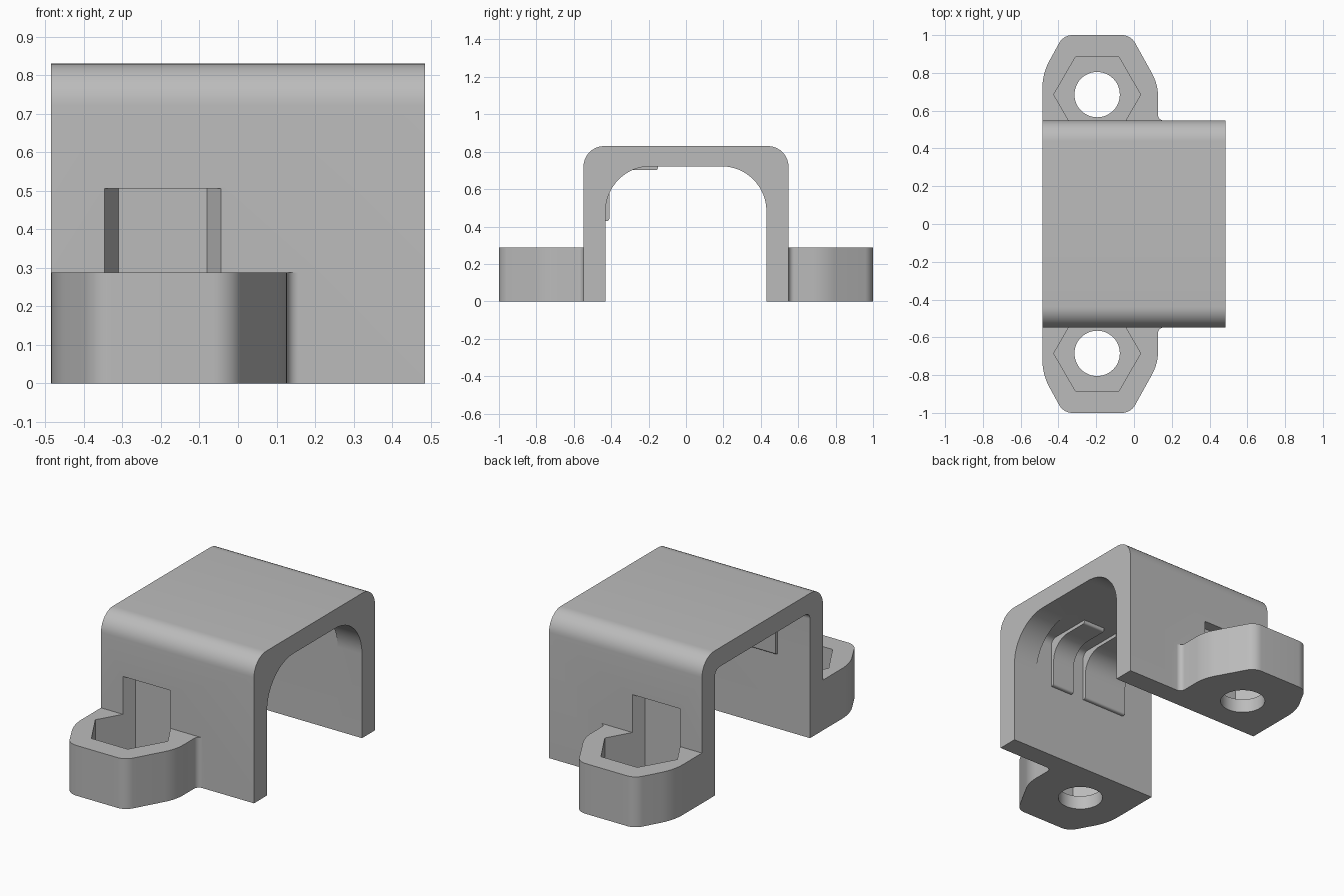
import bpy, bmesh, math
from mathutils import Vector, Matrix

if "Cube" in bpy.data.objects:
    bpy.data.objects.remove(bpy.data.objects["Cube"])

grey = bpy.data.materials.new("plain_grey")
grey.use_nodes = True
grey.diffuse_color = (0.5, 0.5, 0.5, 1)
grey.node_tree.nodes["Principled BSDF"].inputs["Base Color"].default_value = grey.diffuse_color


def rounded(points, steps=10):
    """Turn (a, b, radius) corners into an outline with filleted corners."""
    out = []
    for i, (a, b, r) in enumerate(points):
        p = Vector((a, b))
        if r == 0:
            out.append(p)
            continue
        u = (Vector(points[i - 1][:2]) - p).normalized()
        v = (Vector(points[(i + 1) % len(points)][:2]) - p).normalized()
        half = u.angle(v) / 2
        centre = p + (u + v).normalized() * r / math.sin(half)
        start = p + u * r / math.tan(half) - centre
        end = p + v * r / math.tan(half) - centre
        sweep = start.angle(end)
        for k in range(steps + 1):
            t = k / steps
            out.append(centre + (start * math.sin((1 - t) * sweep)
                                 + end * math.sin(t * sweep)) / math.sin(sweep))
    return out


def prism(name, outline, low, high, axis):
    """Extrude an outline along x (outline in y, z) or z (outline in x, y)."""
    bm = bmesh.new()
    place = (lambda p: (low, p.x, p.y)) if axis == "x" else (lambda p: (p.x, p.y, low))
    face = bm.faces.new([bm.verts.new(place(p)) for p in outline])
    grown = bmesh.ops.extrude_face_region(bm, geom=[face])["geom"]
    step = Vector((high - low, 0, 0) if axis == "x" else (0, 0, high - low))
    bmesh.ops.translate(bm, vec=step, verts=[g for g in grown if isinstance(g, bmesh.types.BMVert)])
    bmesh.ops.recalc_face_normals(bm, faces=bm.faces)
    mesh = bpy.data.meshes.new(name)
    bm.to_mesh(mesh)
    bm.free()
    obj = bpy.data.objects.new(name, mesh)
    mesh.materials.append(grey)
    bpy.context.collection.objects.link(obj)
    return obj


def combine(target, tool, operation):
    """Apply a boolean and discard the tool."""
    mod = target.modifiers.new("join", "BOOLEAN")
    mod.operation, mod.solver, mod.object = operation, "EXACT", tool
    bpy.context.view_layer.objects.active = target
    bpy.ops.object.modifier_apply(modifier=mod.name)
    bpy.data.objects.remove(tool)


def ring(cx, cy, radius, count):
    return [Vector((cx + radius * math.cos(math.tau * k / count),
                    cy + radius * math.sin(math.tau * k / count))) for k in range(count)]


def tunnel(radius):
    return rounded([(-W, -0.1, 0), (-W, ROOF, radius), (W, ROOF, radius), (W, -0.1, 0)], 16)


END, OUT, W, ROOF = 0.485, 0.548, 0.43, 0.722
HX, HY = -0.195, 0.685

# Cover with rounded shoulders
body = prism("bracket_body", rounded([(-OUT, 0, 0), (-OUT, 0.83, 0.11),
                                      (OUT, 0.83, 0.11), (OUT, 0, 0)]), -END, END, "x")

# Arched tunnel, opened to a squarer pocket behind the end arch
combine(body, prism("arch_cutter", tunnel(0.24), -0.6, 0.6, "x"), "DIFFERENCE")
combine(body, prism("pocket_cutter", tunnel(0.04), -0.6, 0.33, "x"), "DIFFERENCE")

# Mounting lugs
lug = [(-END, 0.5, 0), (-END, 0.797, 0.3), (-0.373, 1, 0.08), (-0.017, 1, 0.08),
       (0.127, 0.74, 0.25), (0.127, OUT, 0.03), (0.2, OUT, 0), (0.2, 0.5, 0)]
for side in (-1, 1):
    outline = rounded([(x, y * side, r) for x, y, r in lug])
    combine(body, prism("lug", outline, 0, 0.288, "z"), "UNION")

# Nut traps that bite into the walls, and bolt holes
for side in (-1, 1):
    combine(body, prism("nut_cutter", ring(HX, HY * side, 0.23, 6), 0.08, 0.505, "z"), "DIFFERENCE")
    combine(body, prism("bolt_cutter", ring(HX, HY * side, 0.12, 48), -0.1, 0.2, "z"), "DIFFERENCE")

# Raised pads inside one upper corner
pad = rounded([(-W - 0.02, 0.43, 0), (-W + 0.02, 0.43, 0.012), (-W + 0.02, ROOF - 0.02, 0.12),
               (-0.15, ROOF - 0.02, 0.012), (-0.15, ROOF + 0.02, 0), (-W - 0.02, ROOF + 0.02, 0)])
pads = [prism("narrow_pad", pad, 0.085, 0.225, "x"), prism("wide_pad", pad, -0.28, 0.0, "x")]

# Smooth curves, crisp edges
for obj in [body] + pads:
    bpy.ops.object.select_all(action="DESELECT")
    obj.select_set(True)
    bpy.context.view_layer.objects.active = obj
    bpy.ops.object.shade_smooth_by_angle(angle=math.radians(25))
